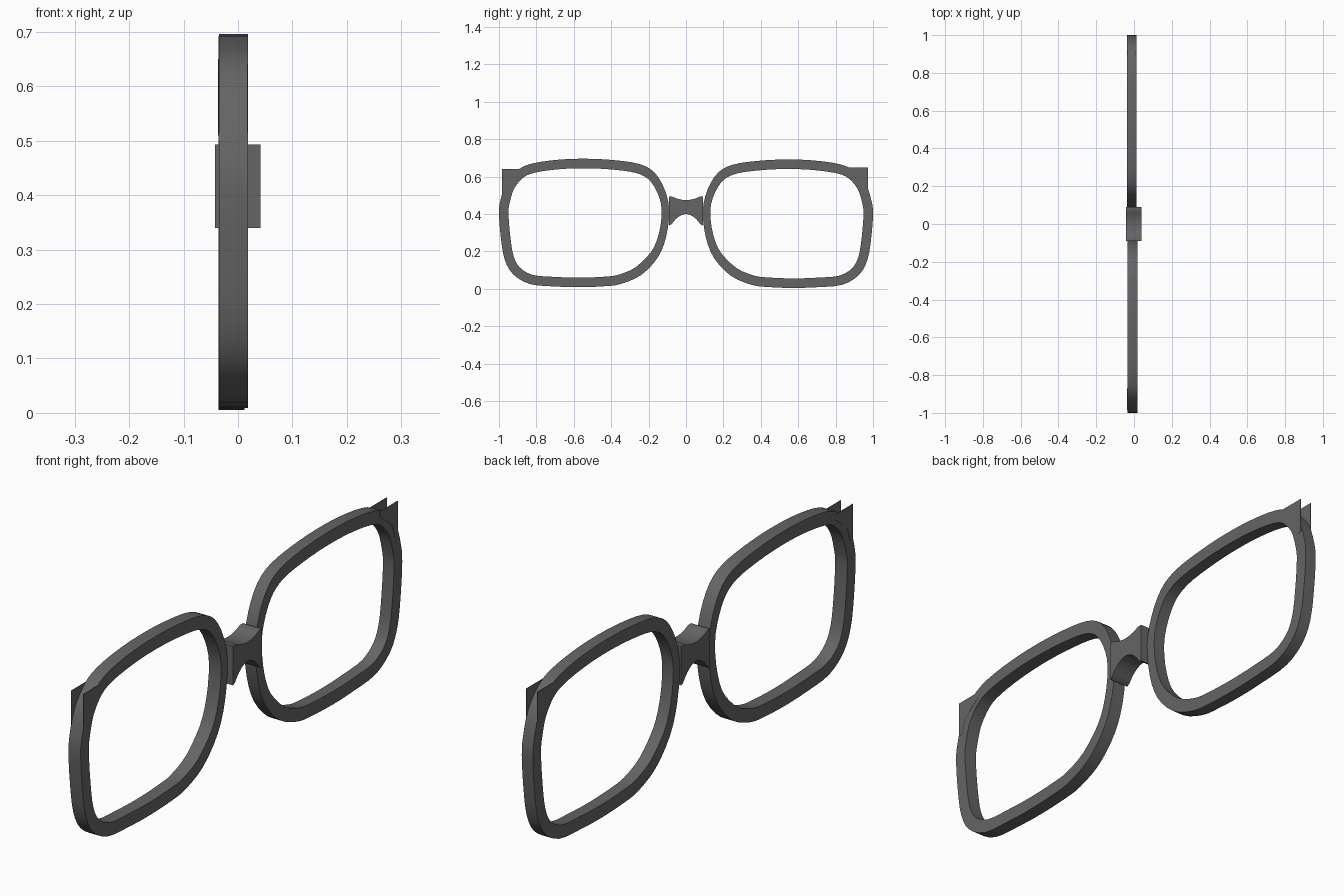
import bpy, math
from mathutils import Vector

if "Cube" in bpy.data.objects:
    bpy.data.objects.remove(bpy.data.objects["Cube"])

# Outer outline of the +y rim, as (y, z)
OUTLINE = [(.53, .692), (.68, .687), (.82, .667), (.90, .632), (.962, .56), (.992, .47),
           (1.0, .40), (.990, .27), (.970, .155), (.925, .075), (.835, .022), (.70, .009),
           (.57, .005), (.44, .010), (.35, .022), (.24, .070), (.15, .165), (.105, .28),
           (.09, .42), (.115, .53), (.17, .62), (.25, .664), (.38, .684)]

dark = bpy.data.materials.new("dark_frame")
dark.diffuse_color = (.13, .13, .13, 1)
dark.use_nodes = True
dark.node_tree.nodes["Principled BSDF"].inputs["Base Color"].default_value = dark.diffuse_color


def finish(name, verts, faces):
    me = bpy.data.meshes.new(name)
    me.from_pydata(verts, [], faces)
    me.update()
    me.materials.append(dark)
    ob = bpy.data.objects.new(name, me)
    bpy.context.collection.objects.link(ob)
    bpy.ops.object.select_all(action='DESELECT')
    ob.select_set(True)
    bpy.context.view_layer.objects.active = ob
    bpy.ops.object.mode_set(mode='EDIT')
    bpy.ops.mesh.select_all(action='SELECT')
    bpy.ops.mesh.normals_make_consistent(inside=False)
    bpy.ops.object.mode_set(mode='OBJECT')
    bpy.ops.object.shade_smooth_by_angle(angle=math.radians(30))
    return ob


def smooth_loop(points, steps=3):
    """Closed Catmull-Rom curve through the points."""
    p = [Vector(q) for q in points]
    n, out = len(p), []
    for i in range(n):
        a, b, c, d = p[i - 1], p[i], p[(i + 1) % n], p[(i + 2) % n]
        for s in range(steps):
            t = s / steps
            out.append(.5 * (2 * b + (c - a) * t + (2 * a - 5 * b + 4 * c - d) * t * t
                             + (3 * b - a - 3 * c + d) * t ** 3))
    return out


def prism(name, profile, x0, x1):
    n = len(profile)
    verts = [(x, y, z) for x in (x0, x1) for y, z in profile]
    faces = [tuple(range(n)), tuple(range(2 * n - 1, n - 1, -1))]
    faces += [(i, (i + 1) % n, n + (i + 1) % n, n + i) for i in range(n)]
    return finish(name, verts, faces)


def rim(name, side, x0, x1, dz):
    outer = smooth_loop(OUTLINE)
    n, verts = len(outer), []
    inner = []
    for i, p in enumerate(outer):
        t = (outer[(i + 1) % n] - outer[i - 1]).normalized()
        width = .040 + .011 * min(1, max(0, (p.x - .09) / .10))
        inner.append(p + Vector((t.y, -t.x)) * width)
    for loop, x in ((outer, x0), (outer, x1), (inner, x1), (inner, x0)):
        verts += [(x, side * p.x, p.y + dz) for p in loop]
    faces = [(k * n + i, k * n + (i + 1) % n, (k + 1) % 4 * n + (i + 1) % n, (k + 1) % 4 * n + i)
             for k in range(4) for i in range(n)]
    return finish(name, verts, faces)


# Lens rims
rim("right_rim", 1, -.036, .012, 0)
rim("left_rim", -1, -.035, .018, .004)

# Nose bridge: block between the rims, hollowed by shallow arcs above and below
N = 12
arc = [1 - 2 * i / N for i in range(N + 1)]
top = [(.072 * u, .475 + .018 * u * u) for u in arc]
low = [(-.078 * u, .400 - .055 * u * u) for u in arc]
prism("nose_bridge", [(.09, .493)] + top + [(-.09, .493), (-.09, .340)] + low + [(.09, .340)],
      -.042, .041)

# Thin hinge plates at the outer upper corners, one on each face of the rim
TAB = [(.86, .65), (.972, .65), (.972, .51), (.955, .51), (.935, .57), (.86, .63)]
for label, side, dy, dz, xs in (("right", 1, 0, 0, (-.037, .011)),
                                ("left", -1, .012, -.01, (-.036, .0165))):
    for face, x in zip(("rear", "front"), xs):
        prism(f"{label}_{face}_hinge_plate", [(side * (y + dy), z + dz) for y, z in TAB], x, x + .002)
